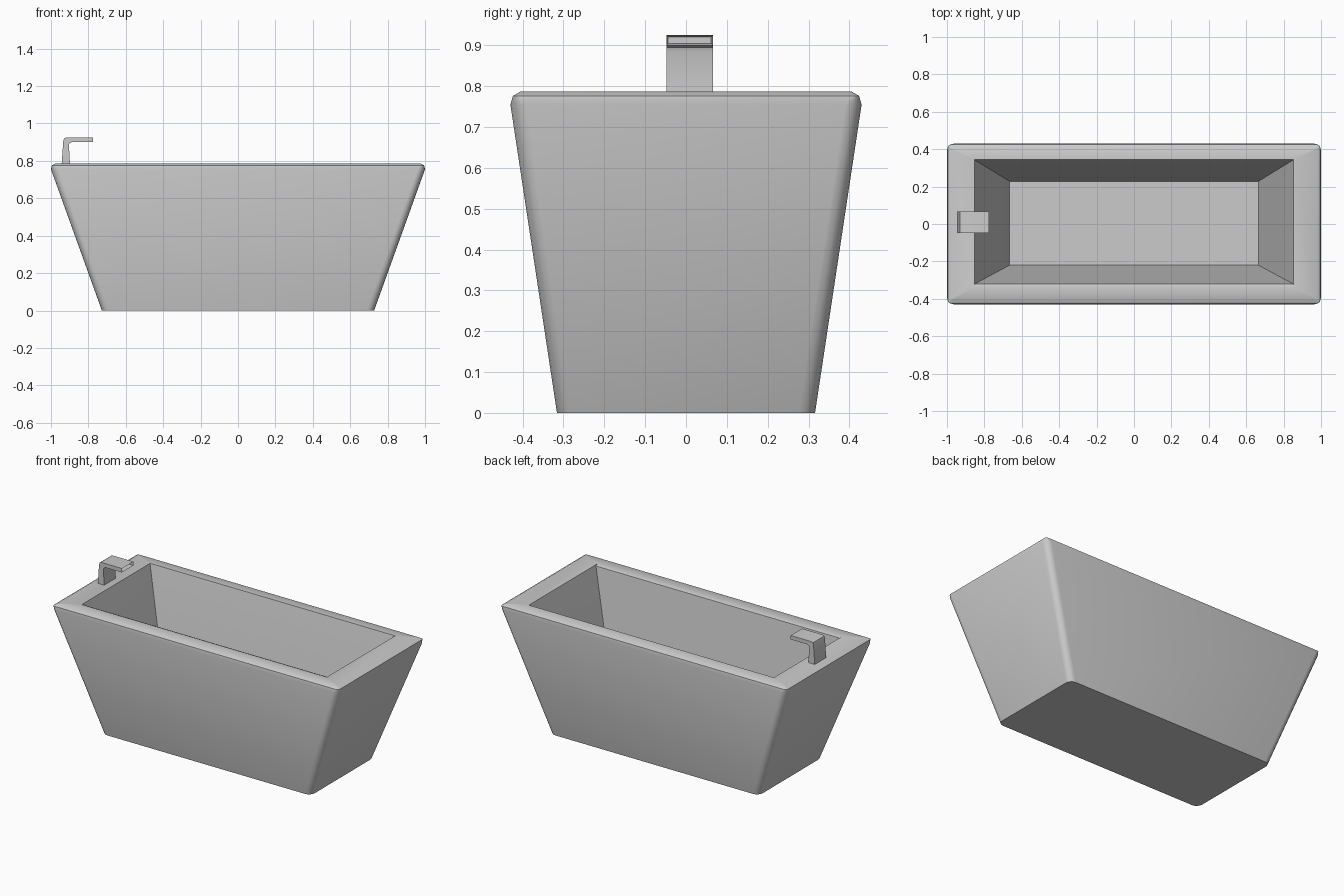
import bpy, bmesh
from math import pi, cos, sin, radians

cube = bpy.data.objects.get("Cube")
if cube:
    bpy.data.objects.remove(cube, do_unlink=True)

# One plain grey for everything
grey = bpy.data.materials.new("light grey")
grey.use_nodes = True
colour = (0.6, 0.6, 0.6, 1)
grey.diffuse_color = colour
grey.node_tree.nodes["Principled BSDF"].inputs["Base Color"].default_value = colour


def finish(bm, name, angle):
    bmesh.ops.remove_doubles(bm, verts=bm.verts, dist=1e-5)
    bmesh.ops.recalc_face_normals(bm, faces=bm.faces)
    mesh = bpy.data.meshes.new(name)
    bm.to_mesh(mesh)
    bm.free()
    mesh.materials.append(grey)
    mesh.shade_smooth()
    mesh.set_sharp_from_angle(angle=radians(angle))
    obj = bpy.data.objects.new(name, mesh)
    bpy.context.collection.objects.link(obj)
    return obj


def ring(bm, half_x, front, back, z, r, steps=4):
    """Rounded rectangle of vertices; r = 0 gives sharp corners."""
    verts = []
    corners = [(half_x - r, back - r), (r - half_x, back - r),
               (r - half_x, front + r), (half_x - r, front + r)]
    for i, (cx, cy) in enumerate(corners):
        for s in range(steps + 1):
            a = (i + s / steps) * pi / 2
            verts.append(bm.verts.new((cx + r * cos(a), cy + r * sin(a), z)))
    return verts


# Tub: outside wall, bevelled rim, opening with a front lip, inside wall, floor
bm = bmesh.new()
sections = [
    (0.728, -0.316, 0.316, 0.0, 0.04),
    (1.0, -0.43, 0.43, 0.755, 0.04),
    (0.995, -0.424, 0.424, 0.776, 0.015),
    (0.975, -0.405, 0.405, 0.787, 0.008),
    (0.853, -0.338, 0.344, 0.787, 0),
    (0.851, -0.32, 0.342, 0.78, 0),
    (0.665, -0.22, 0.228, 0.06, 0),
]
rings = [ring(bm, *s) for s in sections]
for low, high in zip(rings, rings[1:]):
    for i in range(len(low)):
        j = (i + 1) % len(low)
        bm.faces.new((low[i], low[j], high[j], high[i]))
bm.faces.new(rings[0])
bm.faces.new(rings[-1])
finish(bm, "bathtub", 30)

# Tap: bent side profile extruded across its width
bm = bmesh.new()
profile = [(-0.943, 0.78), (-0.898, 0.78), (-0.904, 0.885), (-0.9, 0.895),
           (-0.888, 0.9), (-0.775, 0.9), (-0.775, 0.925), (-0.92, 0.925),
           (-0.93, 0.92), (-0.934, 0.908)]
side = bm.faces.new([bm.verts.new((x, -0.048, z)) for x, z in profile])
moved = bmesh.ops.extrude_face_region(bm, geom=[side])["geom"]
bmesh.ops.translate(bm, vec=(0, 0.114, 0),
                    verts=[v for v in moved if isinstance(v, bmesh.types.BMVert)])
bm.normal_update()

# Slot in the end of the spout
end = max(bm.faces, key=lambda f: f.calc_center_median().x)
bmesh.ops.inset_individual(bm, faces=[end], thickness=0.006)
for v in end.verts:
    v.co.x -= 0.03
finish(bm, "tap", 35)
